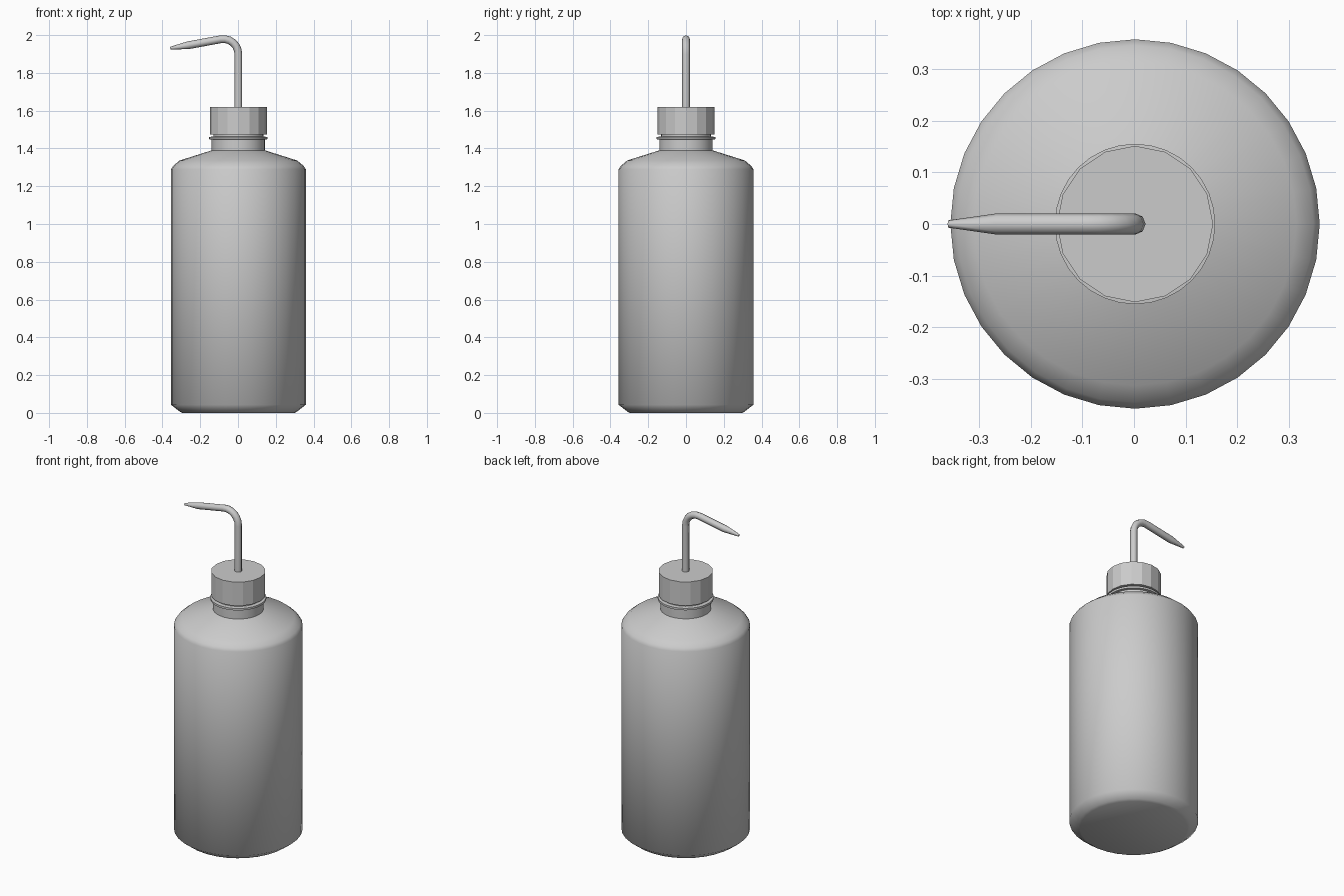
import bpy, bmesh, math
from mathutils import Vector

if "Cube" in bpy.data.objects:
    bpy.data.objects.remove(bpy.data.objects["Cube"])

CX = 0.002  # axis of the bottle


def finish(name, rings, angle=None):
    """Skin a list of vertex rings, close both ends, and shade."""
    bm = bmesh.new()
    loops = [[bm.verts.new(p) for p in ring] for ring in rings]
    n = len(loops[0])
    for a, b in zip(loops, loops[1:]):
        for i in range(n):
            j = (i + 1) % n
            bm.faces.new((a[i], a[j], b[j], b[i]))
    bm.faces.new(loops[0][::-1])
    bm.faces.new(loops[-1])
    bmesh.ops.recalc_face_normals(bm, faces=bm.faces)
    me = bpy.data.meshes.new(name)
    bm.to_mesh(me)
    bm.free()
    ob = bpy.data.objects.new(name, me)
    bpy.context.collection.objects.link(ob)
    if angle:
        bpy.ops.object.select_all(action='DESELECT')
        ob.select_set(True)
        bpy.context.view_layer.objects.active = ob
        bpy.ops.object.shade_smooth_by_angle(angle=math.radians(angle))
    return ob


def lathe(name, profile, sides, angle=None):
    turn = [2 * math.pi * i / sides for i in range(sides)]
    rings = [[(CX + r * math.cos(t), r * math.sin(t), z) for t in turn]
             for r, z in profile]
    return finish(name, rings, angle)


def sweep(name, path, sides, angle):
    """Tube in the XZ plane; path holds x, z, radius."""
    pts = [Vector((x, 0, z)) for x, z, r in path]
    rings = []
    for k, p in enumerate(pts):
        d = (pts[min(k + 1, len(pts) - 1)] - pts[max(k - 1, 0)]).normalized()
        side = Vector((d.z, 0, -d.x))
        r = path[k][2]
        rings.append([p + r * (math.cos(t) * side + math.sin(t) * Vector((0, 1, 0)))
                      for t in (2 * math.pi * i / sides for i in range(sides))])
    return finish(name, rings, angle)


# Bottle body with shoulder, neck and neck ring
lathe("bottle_body", [
    (0.298, 0.0), (0.312, 0.008), (0.357, 0.043), (0.357, 1.29),
    (0.345, 1.308), (0.312, 1.336), (0.141, 1.39),
    (0.141, 1.447), (0.155, 1.449), (0.155, 1.461),
    (0.132, 1.463), (0.132, 1.50)], 32, 60)

# Faceted screw cap
lathe("screw_cap", [(0.151, 1.475), (0.151, 1.62)], 16)

# Bent spout tube: riser, rounded elbow, tapered nozzle
R = 0.0205
elbow_r, tilt = 0.08, math.radians(100)
elbow = [(CX - elbow_r + elbow_r * math.cos(a), 1.899 + elbow_r * math.sin(a), R)
         for a in (tilt * i / 6 for i in range(7))]
sweep("spout_tube",
      [(CX, 1.60, R)] + elbow + [(-0.265, 1.946, R), (-0.359, 1.931, 0.007)],
      8, 50)
